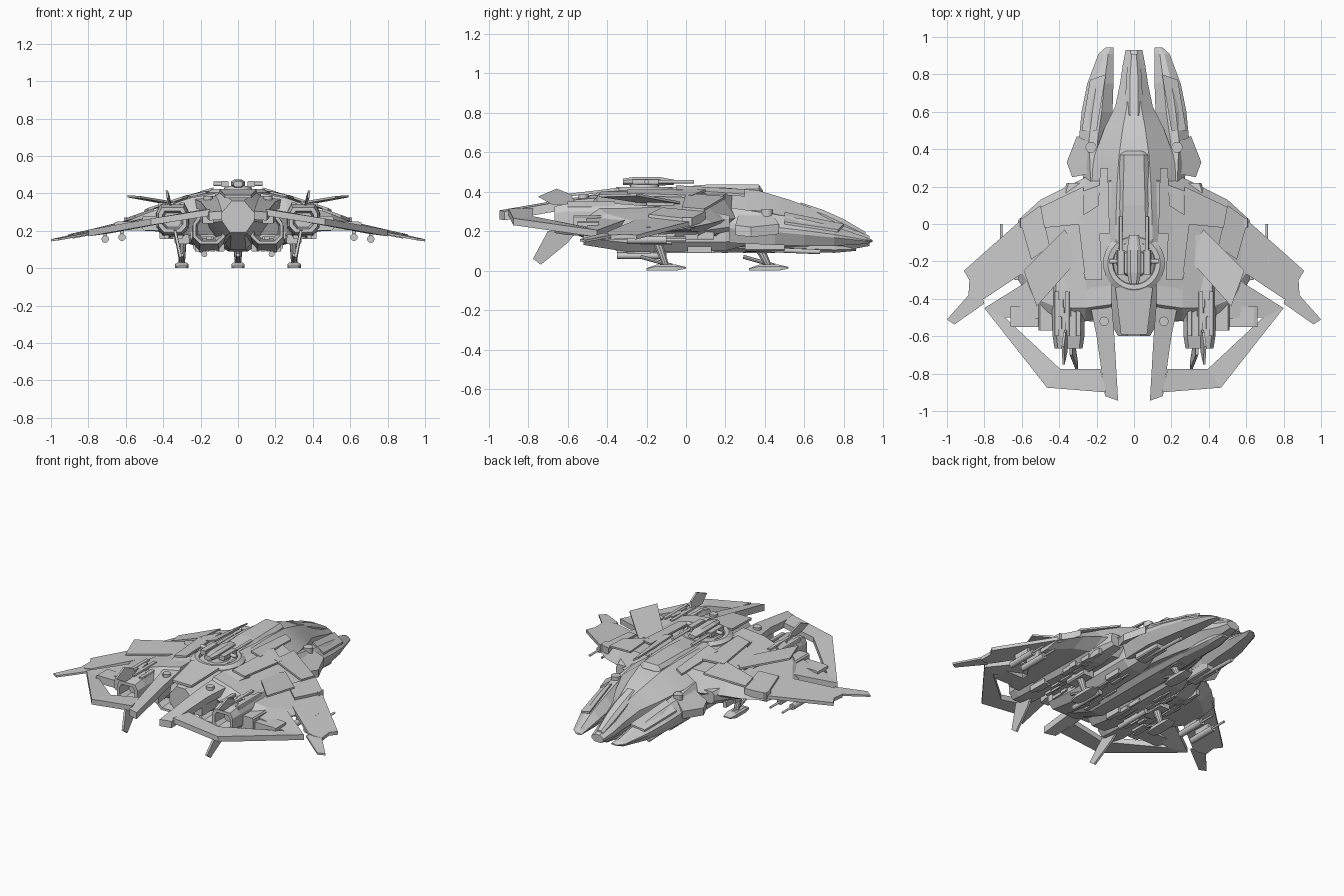
import bpy, bmesh, random
from math import cos, sin, pi
from mathutils import Vector

random.seed(4)


def finish(name, bm, mirror=False, smooth=None):
    bmesh.ops.recalc_face_normals(bm, faces=bm.faces)
    me = bpy.data.meshes.new(name)
    bm.to_mesh(me)
    bm.free()
    ob = bpy.data.objects.new(name, me)
    bpy.context.collection.objects.link(ob)
    if mirror:
        m = ob.modifiers.new("Mirror", 'MIRROR')
        m.use_axis = (True, False, False)
        m.use_mirror_merge = False
    if smooth:
        bpy.ops.object.select_all(action='DESELECT')
        ob.select_set(True)
        bpy.context.view_layer.objects.active = ob
        bpy.ops.object.shade_smooth_by_angle(angle=smooth)
    return ob


def skin(bm, rings):
    """Bridge closed rings of points and cap both ends."""
    vs = [[bm.verts.new(p) for p in r] for r in rings]
    n = len(vs[0])
    for a, b in zip(vs, vs[1:]):
        for i in range(n):
            bm.faces.new((a[i], a[(i + 1) % n], b[(i + 1) % n], b[i]))
    bm.faces.new(vs[0])
    bm.faces.new(vs[-1])


def prism(name, pts, vec, mirror=True):
    """Flat plate: outline pushed along vec."""
    bm = bmesh.new()
    skin(bm, [pts, [Vector(p) + Vector(vec) for p in pts]])
    return finish(name, bm, mirror)


def loft(name, secs, top=.25, bot=.2, fz=.3, mirror=True, smooth=None):
    """Chamfered box sections (y, x0, x1, z0, z1) joined along y."""
    rings = []
    for y, x0, x1, z0, z1 in secs:
        w, h = x1 - x0, (z1 - z0) * fz
        a, b = w * bot, w * top
        rings.append([(x0 + a, y, z0), (x1 - a, y, z0), (x1, y, z0 + h), (x1, y, z1 - h),
                      (x1 - b, y, z1), (x0 + b, y, z1), (x0, y, z1 - h), (x0, y, z0 + h)])
    bm = bmesh.new()
    skin(bm, rings)
    return finish(name, bm, mirror, smooth)


def tube(name, a, b, r, r2=None, n=12, mirror=True):
    a, b = Vector(a), Vector(b)
    q = (b - a).to_track_quat('Z', 'Y')
    ring = [Vector((cos(2 * pi * i / n), sin(2 * pi * i / n), 0)) for i in range(n)]
    bm = bmesh.new()
    skin(bm, [[a + q @ (v * r) for v in ring], [b + q @ (v * (r2 or r)) for v in ring]])
    return finish(name, bm, mirror, .6)


def box(name, x, y, z, mirror=True):
    return loft(name, [(y[0], x[0], x[1], z[0], z[1]), (y[1], x[0], x[1], z[0], z[1])],
                .08, .08, .12, mirror)


# Fuselage, spine and canopy
loft("fuselage", [(.93, -.045, .045, .125, .175), (.85, -.06, .06, .11, .215),
                  (.75, -.075, .075, .115, .265), (.63, -.1, .1, .12, .32), (.52, -.155, .155, .12, .36),
                  (.37, -.21, .21, .12, .405), (.2, -.24, .24, .12, .42),
                  (-.05, -.26, .26, .12, .42), (-.35, -.23, .23, .13, .41),
                  (-.6, -.085, .085, .19, .36)], .31, .25, .36, False, .5)
loft("spine", [(.39, -.05, .05, .38, .405), (.37, -.075, .075, .38, .435),
               (.1, -.085, .085, .38, .435), (-.08, -.09, .09, .38, .42)], .15, 0, .4, False)
loft("canopy", [(.91, -.025, .025, .16, .195), (.8, -.04, .04, .2, .26),
                (.7, -.045, .045, .25, .305), (.58, -.04, .04, .3, .345)], .25, 0, .4, False, .7)
loft("chin_pod", [(.86, -.03, .03, .1, .13), (.75, -.05, .05, .09, .14), (.5, -.06, .06, .1, .15)], mirror=False)
loft("belly_keel", [(.55, -.06, .06, .1, .16), (.2, -.09, .09, .09, .17),
                    (-.35, -.07, .07, .1, .2), (-.58, -.06, .06, .19, .24)], mirror=False)
prism("hull_panel_strip", [(.14, .3, .4), (.18, .3, .375), (.2, -.05, .4), (.13, -.05, .42)], (0, 0, .012))

# Long forward prongs beside the nose
loft("nose_prong", [(.945, .11, .15, .145, .155), (.91, .11, .19, .135, .17), (.75, .11, .25, .125, .225),
                    (.6, .115, .28, .125, .26), (.45, .14, .295, .13, .285), (.22, .16, .27, .14, .32)], .35, .2, .42)
prism("prong_armour", [(.15, .8, .225), (.235, .77, .195), (.28, .5, .235), (.2, .5, .285)], (0, 0, .012))
prism("cheek_plate", [(.305, .47, .235), (.36, .33, .22), (.33, .25, .23), (.23, .27, .3), (.24, .44, .285)], (0, 0, -.05))
tube("prong_cannon", (.2, .3, .11), (.2, .68, .095), .012)
box("cannon_mount", (.16, .24), (.3, .5), (.1, .16))
tube("intake_vent", (.23, .41, .24), (.23, .41, .31), .03)

# Thick inner wing, built as spanwise sections
bm = bmesh.new()
skin(bm, [[(x, yf, z - t * .55), (x, yf - .07, z), (x, yr + .07, z), (x, yr, z - t * .4),
           (x, yr + .07, z - t), (x, yf - .1, z - t)] for x, yf, yr, z, t in
          [(.12, .3, -.5, .4, .22), (.26, .25, -.52, .375, .2), (.4, .18, -.52, .325, .13),
           (.5, .13, -.48, .29, .09), (.62, .02, -.3, .24, .04)]])
finish("inner_wing", bm, True)
prism("wing_leading_panel", [(.27, .2, .365), (.5, .09, .3), (.48, -.02, .31), (.27, .0, .38)], (0, 0, .012))
prism("wing_root_panel", [(.19, .1, .4), (.3, .03, .37), (.26, -.3, .38), (.17, -.3, .4)], (0, 0, .012))

# Outer wing blades with forked tips
prism("outer_wing", [(.5, .1, .29), (.6, .025, .25), (.91, -.25, .18), (.88, -.3, .184), (.885, -.38, .18),
                     (.84, -.4, .188), (.8, -.4, .196), (.5, -.2, .28)], (0, 0, -.022))
prism("wing_tip", [(.875, -.37, .182), (1, -.51, .155), (.96, -.537, .16), (.8, -.425, .19), (.81, -.395, .19)], (0, 0, -.012))
prism("wing_root_collar", [(.5, .1, .3), (.61, .02, .262), (.55, -.19, .285), (.45, -.12, .32)], (0, 0, -.055))
box("wing_edge_block", (.585, .61), (-.02, .03), (.225, .27))

# Raised flap panels above the wings
prism("raised_flap", [(.37, -.03, .35), (.59, -.25, .39), (.52, -.44, .385), (.28, -.17, .345)], (0, 0, -.012))
box("flap_hinge", (.3, .39), (-.2, -.06), (.3, .35))

# Rear loop frames
O = [(.8, -.45, .205), (.465, -.875, .265), (.15, -.9, .315)]
I = [(.69, -.5, .22), (.395, -.775, .275), (.18, -.775, .315)]
for i in range(2):
    prism("loop_arm", [O[i], O[i + 1], I[i + 1], I[i]], (0, 0, -.035))
prism("loop_front_arm", [O[0], (.56, -.3, .26), (.42, -.42, .29), (.5, -.505, .265), I[0]], (0, 0, -.035))
box("loop_front_block", (.44, .66), (-.55, -.44), (.2, .25))

# Tail booms between the loops
prism("tail_boom", [(.13, -.28, .405), (.27, -.26, .385), (.2, -.6, .355), (.155, -.92, .3),
                    (.085, -.945, .305), (.105, -.6, .365)], (0, 0, -.045))
prism("boom_keel", [(.14, -.3, .35), (.22, -.3, .34), (.19, -.65, .31), (.13, -.65, .31)], (0, 0, -.07))
prism("centre_tail_deck", [(-.1, -.34, .405), (.1, -.34, .405), (.07, -.59, .375), (-.07, -.59, .375)], (0, 0, .015), False)
tube("deck_vent", (.16, -.52, .36), (.16, -.52, .385), .025)

# Main engines under the hull with recessed nozzles
loft("main_engine", [(.35, .08, .2, .14, .25), (.2, .07, .25, .1, .28), (-.3, .06, .25, .095, .28),
                     (-.52, .07, .24, .13, .275), (-.52, .085, .225, .145, .26), (-.42, .1, .21, .16, .245)], .15, .22, .25)
# Outer engine nacelles, also recessed at the back
loft("outer_nacelle", [(.22, .27, .36, .2, .28), (.05, .26, .42, .16, .31), (-.35, .26, .44, .17, .34),
                       (-.6, .265, .435, .18, .34), (-.665, .275, .425, .19, .325),
                       (-.665, .295, .405, .21, .305), (-.58, .305, .395, .22, .295)], .12, .2, .25)
for x in (.285, .345, .4):
    box("nacelle_rib", (x, x + .025), (-.6, -.36), (.32, .35))
box("side_engine", (.42, .51), (-.57, -.3), (.2, .28))

# Vertical fins at the nacelle ends
prism("upper_fin", [(.355, -.56, .335), (.365, -.58, .385), (.375, -.655, .415), (.37, -.75, .375), (.355, -.68, .335)], (.012, 0, 0))
prism("lower_fin", [(.33, -.56, .19), (.32, -.6, .14), (.3, -.735, .03), (.3, -.775, .06), (.33, -.7, .2), (.33, -.6, .21)], (.014, 0, 0))

# Turret on the back
bm = bmesh.new()
R = [(.105, .39), (.115, .42), (.14, .423), (.165, .405), (.165, .37), (.105, .37)]
rows = [[bm.verts.new((r * cos(2 * pi * k / 32), -.21 + r * sin(2 * pi * k / 32), z)) for r, z in R] for k in range(32)]
for k in range(32):
    for j in range(6):
        bm.faces.new((rows[k][j], rows[k][(j + 1) % 6], rows[k - 1][(j + 1) % 6], rows[k - 1][j]))
finish("turret_ring", bm, False, .5)
tube("turret_base", (0, -.21, .39), (0, -.21, .44), .085, .07, 20, False)
loft("turret_head", [(-.06, -.025, .025, .435, .46), (-.14, -.038, .038, .43, .475), (-.26, -.038, .038, .43, .475),
                     (-.32, -.025, .025, .435, .465)], mirror=False)
box("turret_pod", (.05, .09), (-.27, -.14), (.435, .465))
tube("turret_barrel", (.07, -.15, .45), (.07, .04, .45), .009)
tube("turret_side_sensor", (.09, -.2, .45), (.132, -.2, .45), .012)

# Underwing guns
for x, z in ((.62, .165), (.71, .155)):
    tube("gun_body", (x, -.3, z), (x, -.1, z), .02)
    tube("gun_barrel", (x, -.1, z), (x, .0, z), .007)
    box("gun_pylon", (x - .01, x + .01), (-.26, -.14), (z, z + .065))
tube("belly_gun", (.18, -.35, .075), (.18, -.1, .075), .016)
box("belly_gun_pylon", (.17, .19), (-.3, -.18), (.075, .12))


# Landing gear: two rear legs and one front leg
def gear(tag, x, y, top, mirror):
    loft(tag + "_pad", [(y - .1, x - .025, x + .025, .0, .012), (y - .05, x - .036, x + .036, 0, .03),
                        (y + .05, x - .036, x + .036, 0, .03), (y + .1, x - .025, x + .025, .01, .018)], .15, 0, .3, mirror)
    tube(tag + "_strut", (x, y, .02), (x, y - .05, top), .016, .026, 10, mirror)
    tube(tag + "_brace", (x, y + .03, .025), (x, y - .13, .07), .01, None, 8, mirror)
    box(tag + "_bay", (x - .04, x + .04), (y - .13, y + .03), (top - .03, top + .04), mirror)


gear("rear_gear", .3, -.1, .16, True)
gear("front_gear", 0, .42, .12, False)

# Small machinery blocks on the underside and nacelle decks
for i in range(45):
    x, y = random.uniform(.08, .42), random.uniform(-.45, .1)
    z = .098 if x < .22 else .165
    if x < .22 and y < -.3:
        z = .14
    w, l = random.uniform(.01, .03), random.uniform(.02, .07)
    box("underside_block", (x - w / 2, x + w / 2), (y - l, y + l), (z - .008, z + .03))
for i in range(12):
    x, y = random.uniform(.28, .4), random.uniform(-.58, -.42)
    box("deck_block", (x, x + .02), (y, y + .05), (.3, .348))
